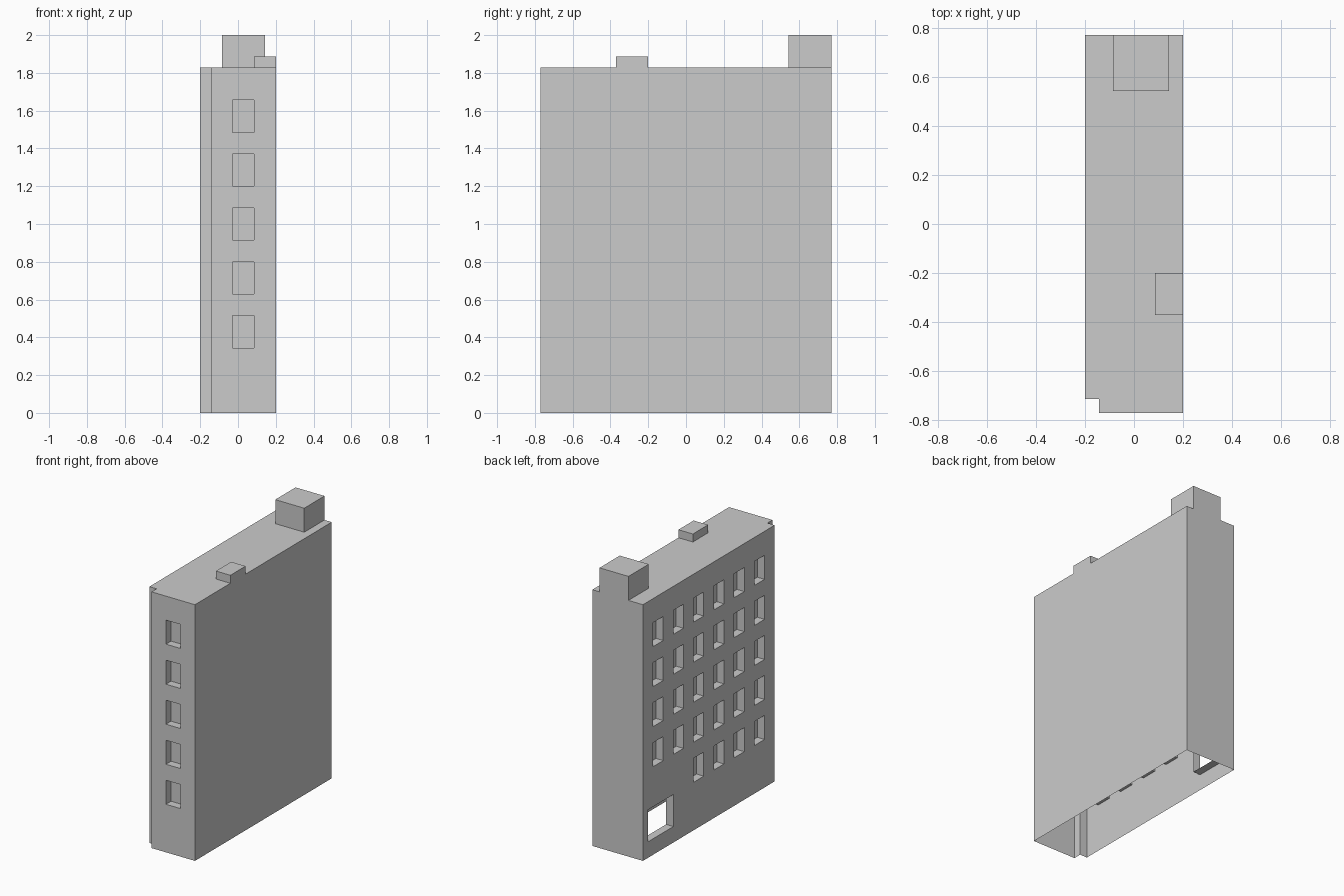
import bpy, bmesh
from mathutils import Vector

if "Cube" in bpy.data.objects:
    bpy.data.objects.remove(bpy.data.objects["Cube"])

U = 2 / 70  # all sizes sit on this grid step


def make_object(name, bm):
    bmesh.ops.recalc_face_normals(bm, faces=bm.faces)
    mesh = bpy.data.meshes.new(name)
    bm.to_mesh(mesh)
    bm.free()
    obj = bpy.data.objects.new(name, mesh)
    bpy.context.collection.objects.link(obj)
    return obj


def add_box(bm, lo, hi):
    lo, hi = Vector(lo) * U, Vector(hi) * U
    verts = bmesh.ops.create_cube(bm, size=1)["verts"]
    for v in verts:
        v.co = (lo + hi) / 2 + v.co * (hi - lo)


# Tall block with a full-height notch in the front left corner
bm = bmesh.new()
outline = [(-5, -27), (7, -27), (7, 27), (-7, 27), (-7, -25), (-5, -25)]
base = bm.faces.new([bm.verts.new((x * U, y * U, 0)) for x, y in outline])
ext = bmesh.ops.extrude_face_region(bm, geom=[base])["geom"]
for v in ext:
    if isinstance(v, bmesh.types.BMVert):
        v.co.z = 64 * U
if len([f for f in bm.faces if all(abs(v.co.z) < 1e-6 for v in f.verts)]) == 0:
    bm.faces.new([v for v in bm.verts if abs(v.co.z) < 1e-6])
body = make_object("building", bm)

# Rooftop stair house and small vent housing, flush with the outer walls
bm = bmesh.new()
add_box(bm, (-3, 19, 60), (5, 27, 70))
add_box(bm, (3, -13, 60), (7, -7, 66))
roof_boxes = make_object("roof_boxes", bm)

# Window and passage recesses
bm = bmesh.new()
for row in range(5):
    z = 12 + 10 * row
    add_box(bm, (-1, -30, z), (3, -25, z + 6))
    for col in range(6):
        if row == 0 and col < 2:
            continue  # the passage takes this place
        y = 23 - 8 * col
        add_box(bm, (-10, y - 4, z), (-5, y, z + 6))
add_box(bm, (-10, 15, 4), (-5, 25, 12))
recesses = make_object("recess_cutter", bm)

for helper, op in ((roof_boxes, "UNION"), (recesses, "DIFFERENCE")):
    helper.hide_render = True
    mod = body.modifiers.new(helper.name, "BOOLEAN")
    mod.object = helper
    mod.operation = op
    mod.solver = "EXACT"

bpy.context.view_layer.update()
depsgraph = bpy.context.evaluated_depsgraph_get()
result = bpy.data.meshes.new_from_object(body.evaluated_get(depsgraph))
body.modifiers.clear()
body.data = result
for helper in (roof_boxes, recesses):
    bpy.data.objects.remove(helper)

# Open the underside and the back of the passage
bm = bmesh.new()
bm.from_mesh(result)
passage = Vector((-5, 20, 8)) * U
opened = [f for f in bm.faces
          if all(v.co.z < 1e-4 for v in f.verts)
          or (all(abs(v.co.x - passage.x) < 1e-4 for v in f.verts)
              and (f.calc_center_median() - passage).length < 5 * U)]
bmesh.ops.delete(bm, geom=opened, context="FACES")
bm.to_mesh(result)
bm.free()
